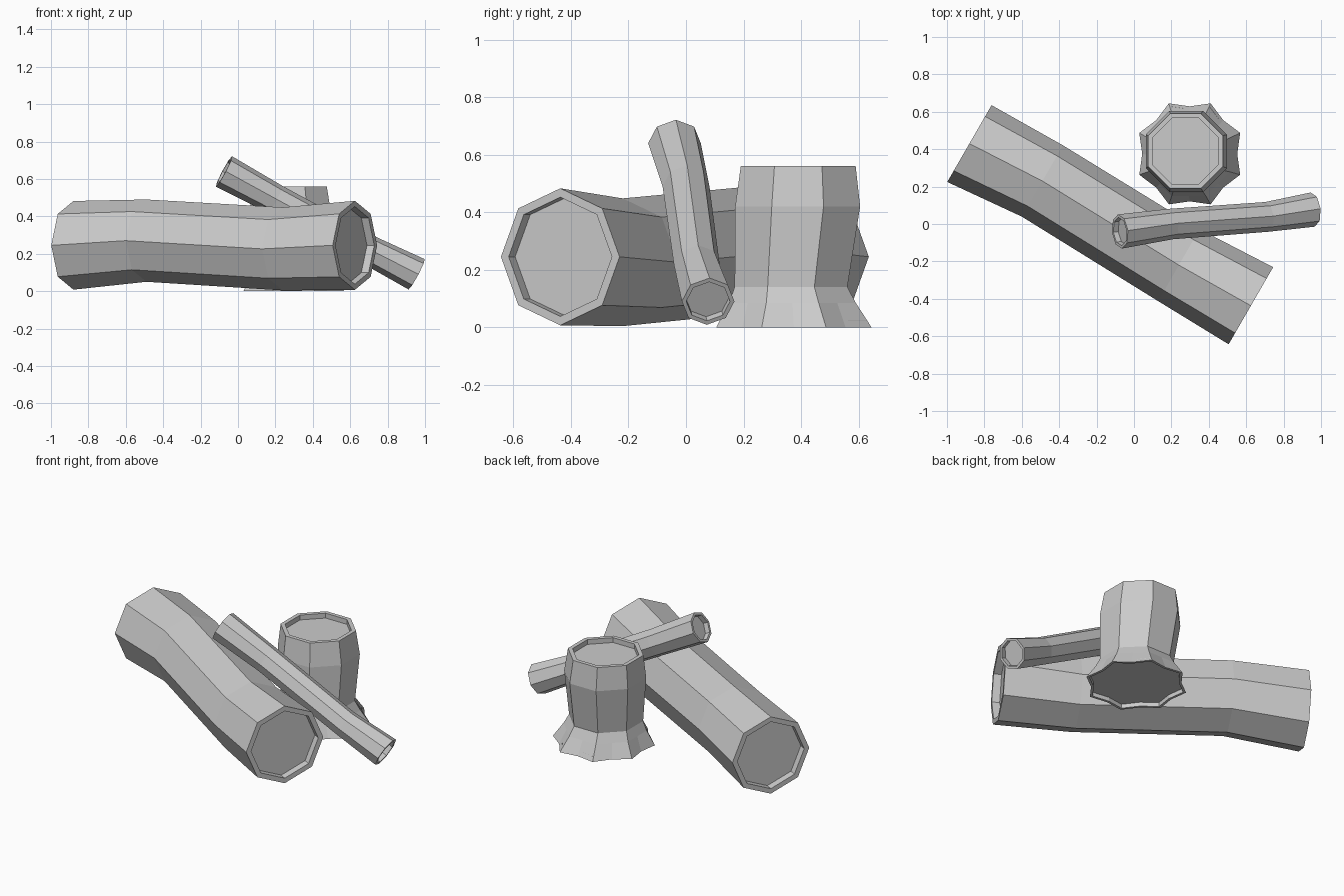
import bpy, bmesh
from math import sin, cos, pi
from mathutils import Vector

if "Cube" in bpy.data.objects:
    bpy.data.objects.remove(bpy.data.objects["Cube"])


def loft(name, rings, axis, n, profile, inset, depth):
    """Skin rings (centre, radius) along an axis; each end gets a rim and recessed cap.
    profile(ring_index, k) scales the radius of each point."""
    a = Vector(axis).normalized()
    u = a.cross(Vector((0, 0, 1)))
    u = u.normalized() if u.length > 0.01 else Vector((1, 0, 0))
    v = a.cross(u)
    last = len(rings) - 1
    full = [(Vector(c), r, i) for i, (c, r) in enumerate(rings)]
    start, end = full[0], full[-1]
    # rim, recess wall at both ends
    full = [(start[0] + a * depth[0], start[1] * inset[0], 0),
            (start[0], start[1] * inset[0], 0)] + full
    full += [(end[0], end[1] * inset[1], last),
             (end[0] - a * depth[1], end[1] * inset[1], last)]
    bm = bmesh.new()
    loops = []
    for c, r, i in full:
        loop = []
        for k in range(n):
            t = 2 * pi * k / n + (pi / 8 if n == 16 else 0)
            loop.append(bm.verts.new(c + (u * cos(t) + v * sin(t)) * r * profile(i, k)))
        loops.append(loop)
    for p, q in zip(loops, loops[1:]):
        for k in range(n):
            j = (k + 1) % n
            bm.faces.new((p[k], p[j], q[j], q[k]))
    bm.faces.new(loops[0][::-1])
    bm.faces.new(loops[-1])
    bmesh.ops.recalc_face_normals(bm, faces=bm.faces)
    mesh = bpy.data.meshes.new(name)
    bm.to_mesh(mesh)
    bm.free()
    obj = bpy.data.objects.new(name, mesh)
    bpy.context.collection.objects.link(obj)
    return obj


def round8(i, k):
    return 1


def stump_profile(i, k):
    # octagon with edge midpoints; the foot pinches in between roots
    if k % 2 == 0:
        return 1
    return 0.87 if i == 0 else cos(pi / 8)


# large fallen log
loft("large_log",
     [((-0.88, 0.43, 0.245), 0.237), ((-0.49, 0.23, 0.27), 0.22),
      ((0.24, -0.22, 0.226), 0.222), ((0.625, -0.437, 0.245), 0.238)],
     (0.866, -0.5, 0), 8, round8, (0.87, 0.87), (0.045, 0.045))

# thin branch leaning on the log
loft("thin_branch",
     [((-0.075, -0.04, 0.64), 0.092), ((0.2, 0.0, 0.49), 0.082),
      ((0.71, 0.038, 0.215), 0.08), ((0.955, 0.077, 0.09), 0.092)],
     (1.03, 0.117, -0.55), 8, round8, (0.83, 0.83), (0.03, 0.03))

# upright stump with flared roots
loft("stump",
     [((0.298, 0.375, 0), 0.292), ((0.293, 0.37, 0.085), 0.238),
      ((0.29, 0.365, 0.14), 0.212), ((0.28, 0.388, 0.42), 0.235),
      ((0.275, 0.39, 0.56), 0.216)],
     (0, 0, 1), 16, stump_profile, (0.94, 0.88), (0.025, 0.03))
